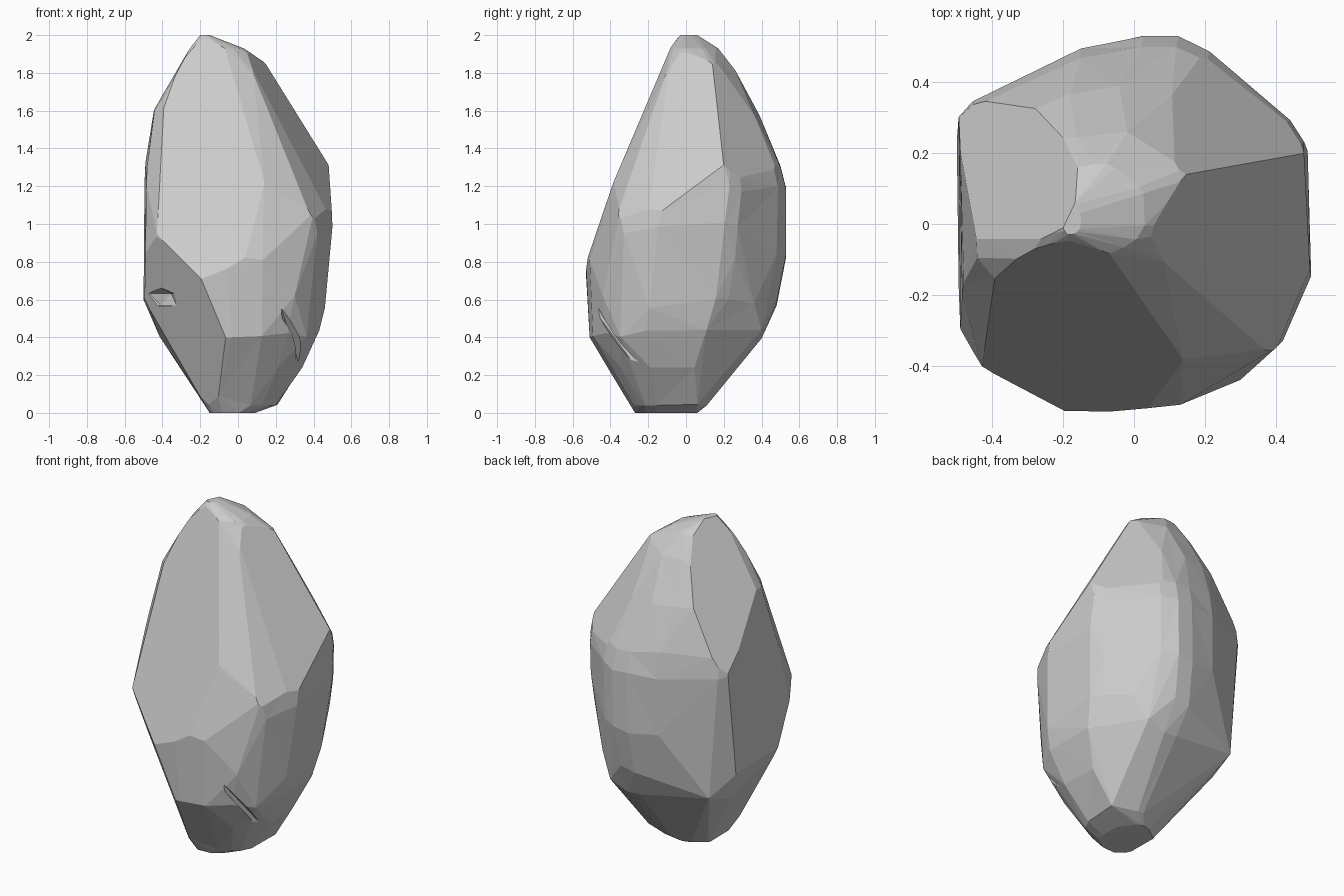
import bpy, bmesh, math, random
from mathutils import Vector, Matrix

if "Cube" in bpy.data.objects:
    bpy.data.objects.remove(bpy.data.objects["Cube"])

random.seed(4)

# Plan outline of the boulder (seen from above)
outline = [(-.50, .27), (-.46, .32), (-.15, .49), (.03, .53), (.13, .53), (.22, .48),
           (.45, .26), (.49, .19), (.50, -.18), (.42, -.34), (.30, -.43), (.14, -.51),
           (-.05, -.53), (-.22, -.53), (-.42, -.41), (-.49, -.30), (-.50, 0)]

# Height, then left, right, front and back extents
levels = [(0, -.15, .09, -.27, .06), (.04, -.17, .20, -.285, .11),
          (.24, -.30, .34, -.41, .26), (.42, -.415, .43, -.51, .40),
          (.58, -.50, .46, -.525, .48), (.82, -.50, .485, -.53, .53),
          (1.0, -.50, .50, -.48, .53), (1.2, -.495, .49, -.40, .53),
          (1.32, -.49, .475, -.35, .50), (1.6, -.45, .32, -.23, .39),
          (1.82, -.34, .17, -.145, .26), (1.93, -.26, .03, -.09, .17),
          (2.0, -.20, -.15, -.03, .06)]

# Corners that stick out beyond the sections
corners = [(.23, .40, .44), (.21, .06, .045), (.31, .36, .58), (-.40, .35, .47),
           (.05, .46, .53), (-.43, -.40, .95), (.42, -.33, .95), (.40, -.35, 1.06),
           (-.22, -.53, .82), (.30, -.44, .62), (.40, .16, 1.48), (.48, .20, 1.31)]

# Broad chipped faces: point on the plane and outward normal
facets = [((-.10, -.09, 1.90), (-.15, -1, .38)),
          ((.16, .12, 1.89), (1, -.608, .613)),
          ((.13, .13, 1.87), (1, -.38, .58)),
          ((.13, .14, 1.87), (.121, .132, .09)),
          ((-.50, .20, 1.31), (-.167, .08, .097)),
          ((-.39, -.39, .83), (-.707, -.707, -.336))]


def make_object(name, bm):
    mesh = bpy.data.meshes.new(name)
    bm.to_mesh(mesh)
    bm.free()
    ob = bpy.data.objects.new(name, mesh)
    bpy.context.collection.objects.link(ob)
    return ob


# Boulder body: hull of stacked sections with slightly uneven heights
bm = bmesh.new()
for z, x0, x1, y0, y1 in levels:
    for x, y in outline:
        dz = random.uniform(-.03, .03) if .3 < z < 1.9 else 0
        bm.verts.new(((x0 + x1) / 2 + x * (x1 - x0),
                      (y0 + y1) / 2 + y * (y1 - y0) / 1.06, z + dz))
for co in corners:
    bm.verts.new(co)
res = bmesh.ops.convex_hull(bm, input=bm.verts)
junk = {g for g in res["geom_interior"] + res["geom_unused"] if isinstance(g, bmesh.types.BMVert)}
bmesh.ops.delete(bm, geom=list(junk), context='VERTS')

# Slice the broad faces flat
for co, no in facets:
    geom = bm.verts[:] + bm.edges[:] + bm.faces[:]
    cut = bmesh.ops.bisect_plane(bm, geom=geom, plane_co=co, plane_no=Vector(no).normalized(),
                                 clear_outer=True)
    rim = [g for g in cut["geom_cut"] if isinstance(g, bmesh.types.BMEdge)]
    bmesh.ops.contextual_create(bm, geom=rim)
bmesh.ops.dissolve_limit(bm, angle_limit=math.radians(6), verts=bm.verts, edges=bm.edges)
bmesh.ops.triangulate(bm, faces=bm.faces)
bmesh.ops.recalc_face_normals(bm, faces=bm.faces)
boulder = make_object("boulder", bm)

# Small hollow low on the left front
bm = bmesh.new()
bmesh.ops.create_icosphere(bm, subdivisions=1, radius=1,
                           matrix=Matrix.Translation((-.42, -.30, .60)) @
                           Matrix.Rotation(math.radians(-40), 4, 'Z') @
                           Matrix.Diagonal((.13, .07, .07, 1)))
hollow = make_object("hollow_cutter", bm)

# Thin crack low on the right front
a, b = Vector((.24, -.50, .57)), Vector((.35, -.25, .23))
bm = bmesh.new()
bmesh.ops.create_cube(bm, size=1, matrix=Matrix.Translation((a + b) / 2) @
                      (b - a).to_track_quat('X', 'Z').to_matrix().to_4x4() @
                      Matrix.Diagonal(((b - a).length, .05, .025, 1)))
crack = make_object("crack_cutter", bm)

# Carve both marks into the boulder
bpy.context.view_layer.objects.active = boulder
for cutter in (hollow, crack):
    cutter.hide_render = True
    mod = boulder.modifiers.new(cutter.name, 'BOOLEAN')
    mod.operation = 'DIFFERENCE'
    mod.solver = 'EXACT'
    mod.object = cutter
    bpy.ops.object.modifier_apply(modifier=mod.name)
    bpy.data.objects.remove(cutter)
